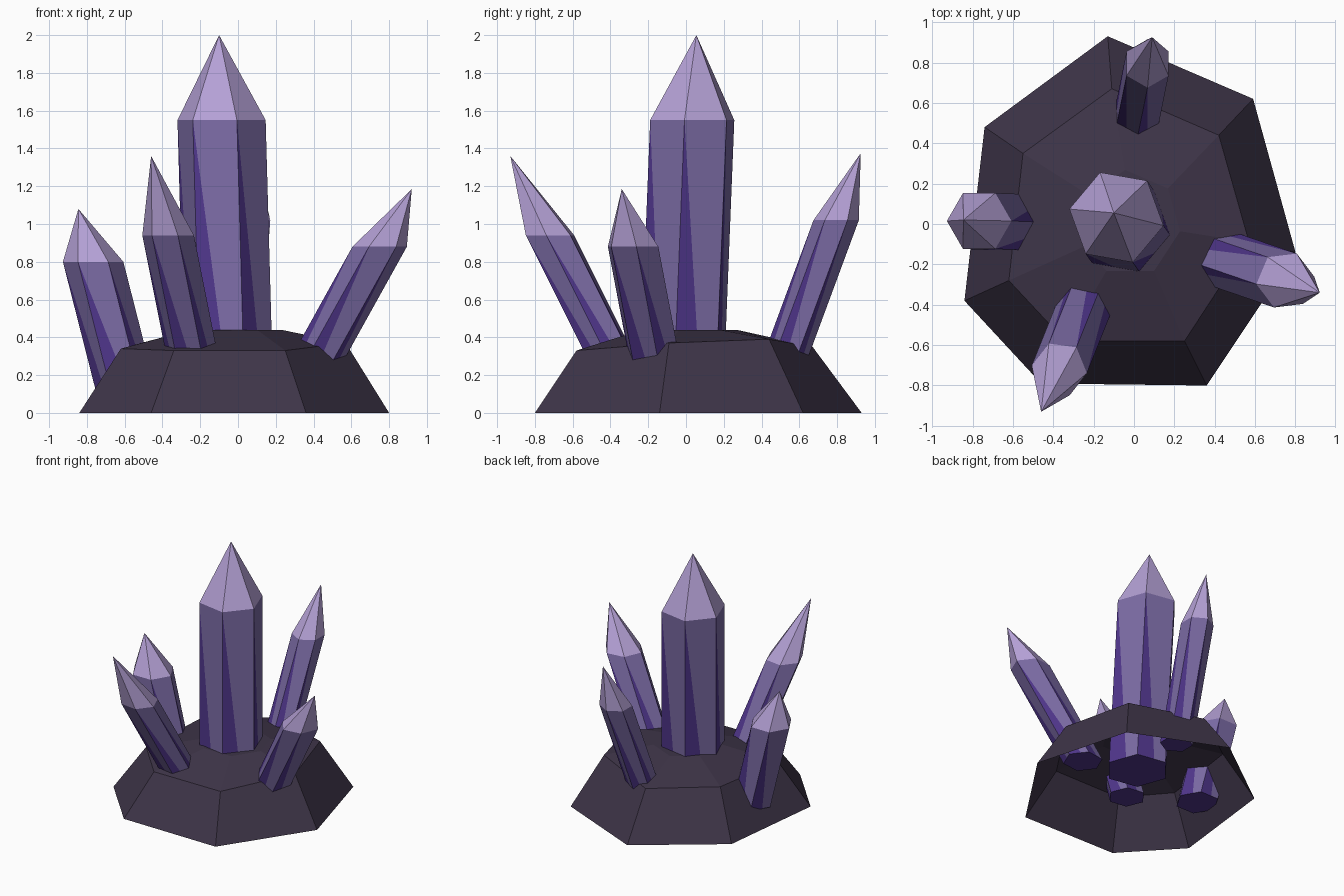
import bpy
import bmesh
from math import cos, sin, radians
from mathutils import Vector

cube = bpy.data.objects.get("Cube")
if cube:
    bpy.data.objects.remove(cube, do_unlink=True)


def make_material(name, rgb):
    mat = bpy.data.materials.new(name)
    mat.use_nodes = True
    mat.diffuse_color = (*rgb, 1)
    mat.node_tree.nodes["Principled BSDF"].inputs["Base Color"].default_value = (*rgb, 1)
    return mat


ROCK = make_material("dark rock", (0.048, 0.035, 0.065))
DEEP = make_material("deep purple", (0.080, 0.037, 0.262))
MID = make_material("mid purple", (0.202, 0.150, 0.381))
PALE = make_material("pale lilac", (0.456, 0.352, 0.665))


def make_object(name, bm, materials):
    mesh = bpy.data.meshes.new(name)
    bm.to_mesh(mesh)
    bm.free()
    for mat in materials:
        mesh.materials.append(mat)
    obj = bpy.data.objects.new(name, mesh)
    bpy.context.collection.objects.link(obj)
    return obj


def rock_base():
    """Irregular seven-sided rock shell, open underneath."""
    foot = [(-0.13, 0.93, 0), (-0.74, 0.48, 0), (-0.84, -0.38, 0), (-0.46, -0.79, 0),
            (0.36, -0.80, 0), (0.80, -0.14, 0), (0.59, 0.62, 0)]
    shelf = [(-0.11, 0.67, 0.35), (-0.55, 0.35, 0.36), (-0.62, -0.28, 0.34),
             (-0.34, -0.58, 0.33), (0.25, -0.58, 0.33), (0.57, -0.09, 0.37),
             (0.42, 0.44, 0.39)]
    crown = [(x * 0.4, y * 0.4, 0.44) for x, y, z in shelf]
    bm = bmesh.new()
    rings = [[bm.verts.new(p) for p in ring] for ring in (foot, shelf, crown)]
    for low, high in zip(rings, rings[1:]):
        for i in range(len(low)):
            j = (i + 1) % len(low)
            bm.faces.new((low[i], low[j], high[j], high[i]))
    bm.faces.new(rings[-1])
    make_object("rock_base", bm, [ROCK])


def crystal(name, shoulder, tip, lean, radius, turn, bottom):
    """Six-sided leaning prism with level rings, a pale point and deep wedges."""
    top_centre = Vector(shoulder)
    drop = top_centre.z - bottom
    low_centre = top_centre - Vector((lean[0] * drop, lean[1] * drop, drop))
    bm = bmesh.new()
    low, high = [], []
    for k in range(6):
        a = radians(turn + 60 * k)
        offset = Vector((cos(a), sin(a), 0)) * radius
        low.append(bm.verts.new(low_centre + offset))
        high.append(bm.verts.new(top_centre + offset))
    split = [bm.verts.new(low[k].co.lerp(low[(k + 1) % 6].co, 0.6)) for k in range(6)]
    point = bm.verts.new(tip)
    outline = []
    for k in range(6):
        n = (k + 1) % 6
        # deep wedge, lighter remainder, pale tip facet
        sides = ((low[k], split[k], high[k]),
                 (split[k], low[n], high[n], high[k]),
                 (high[k], high[n], point))
        for index, verts in enumerate(sides):
            bm.faces.new(verts).material_index = index
        outline += [low[k], split[k]]
    bm.faces.new(outline[::-1])
    make_object(name, bm, [DEEP, MID, PALE])


rock_base()
crystal("main_crystal", (-0.087, 0.033, 1.55), (-0.10, 0.055, 2.0),
        (-0.028, 0.04), 0.237, -10, 0.2)
crystal("right_crystal", (-0.767, 0.015, 0.80), (-0.845, 0.02, 1.08),
        (-0.255, 0.01), 0.16, 0, 0.12)
crystal("front_crystal", (-0.37, -0.72, 0.94), (-0.46, -0.93, 1.36),
        (-0.20, -0.5), 0.138, -8, 0.18)
crystal("left_crystal", (0.75, -0.28, 0.88), (0.92, -0.34, 1.185),
        (0.555, -0.19), 0.145, 7, 0.18)
crystal("back_crystal", (0.067, 0.795, 1.02), (0.09, 0.925, 1.375),
        (0.075, 0.37), 0.12, 30, 0.18)
